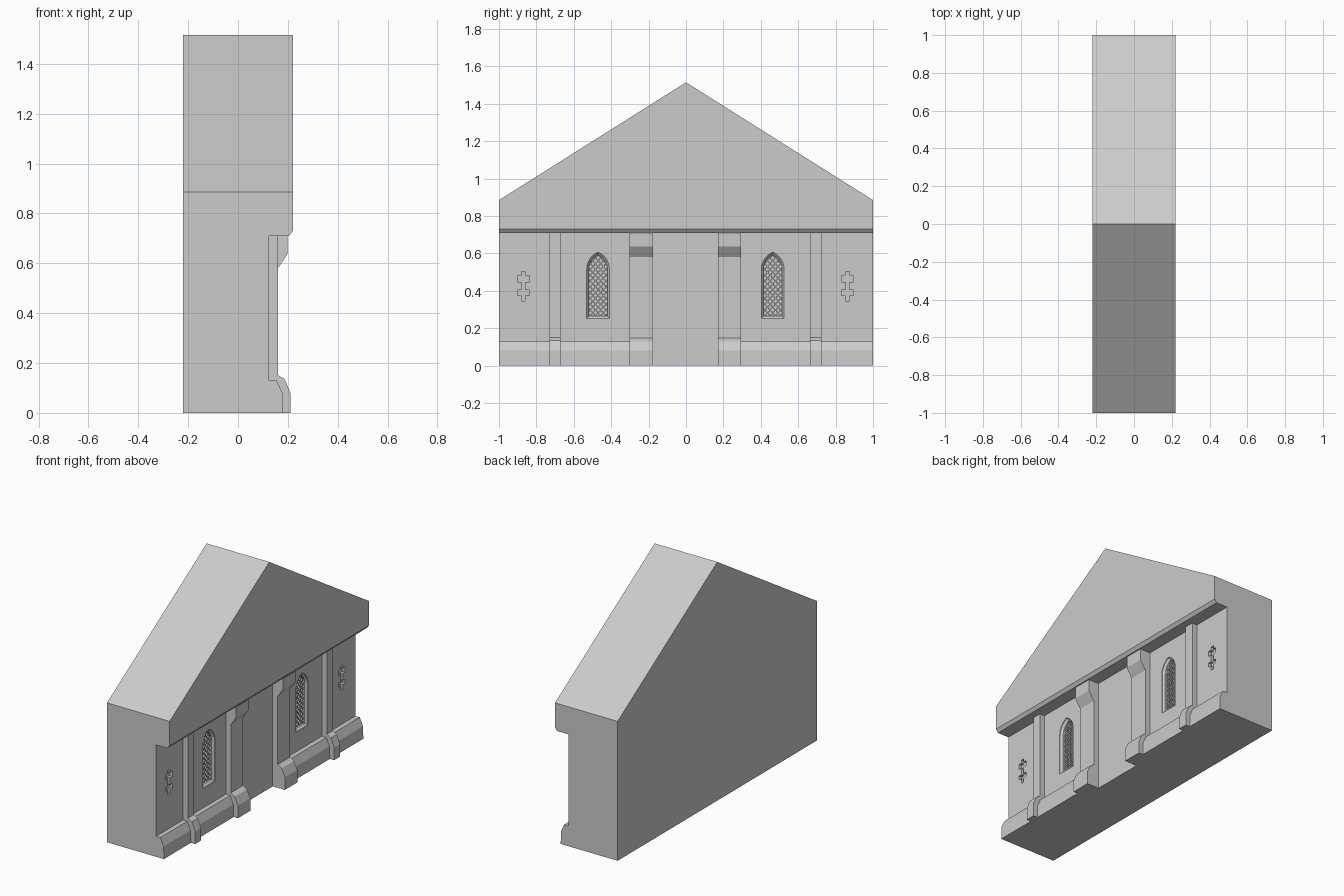
import bpy, bmesh, math
from mathutils import Vector

if "Cube" in bpy.data.objects:
    bpy.data.objects.remove(bpy.data.objects["Cube"])

CY = -0.003      # facade mirror line
WALL = 0.125     # x of the recessed wall face


def loft(name, rings):
    """Closed solid through rings of equal point count."""
    bm = bmesh.new()
    vs = [[bm.verts.new(p) for p in r] for r in rings]
    n = len(vs[0])
    bm.faces.new(vs[0])
    bm.faces.new(vs[-1])
    for a, b in zip(vs, vs[1:]):
        for i in range(n):
            j = (i + 1) % n
            bm.faces.new((a[i], a[j], b[j], b[i]))
    bmesh.ops.recalc_face_normals(bm, faces=bm.faces)
    me = bpy.data.meshes.new(name)
    bm.to_mesh(me)
    bm.free()
    ob = bpy.data.objects.new(name, me)
    bpy.context.collection.objects.link(ob)
    return ob


def along_y(name, prof, a, b):
    """Extrude an xz profile along y."""
    return loft(name, [[(x, y, z) for x, z in prof] for y in (a, b)])


def along_x(name, prof, a, b):
    """Extrude a yz profile along x."""
    return loft(name, [[(x, y, z) for y, z in prof] for x in (a, b)])


def cut(target, cutter):
    m = target.modifiers.new("cut", 'BOOLEAN')
    m.operation, m.solver, m.object = 'DIFFERENCE', 'EXACT', cutter
    bpy.context.view_layer.objects.active = target
    bpy.ops.object.modifier_apply(modifier=m.name)
    bpy.data.objects.remove(cutter)


def lancet(cy, w, z0, spring, apex, n=6):
    """Pointed arch outline, counter-clockwise in yz."""
    rise = apex - spring
    r = (rise * rise + w * w) / (2 * w)
    top = math.asin(rise / r)
    arc = [(w - r + r * math.cos(top * i / n), spring + r * math.sin(top * i / n))
           for i in range(n + 1)]
    pts = [(w, z0)] + arc + [(-y, z) for y, z in arc[-2::-1]] + [(-w, z0)]
    return [(cy + y, z) for y, z in pts]


def clip(poly, p, d):
    """Clip the line p + t*d to a convex outline."""
    lo, hi = -9.0, 9.0
    for i, a in enumerate(poly):
        a, b = Vector(a), Vector(poly[(i + 1) % len(poly)])
        nrm = Vector((a.y - b.y, b.x - a.x))
        den, num = nrm.dot(d), nrm.dot(a - p)
        if abs(den) < 1e-9:
            if num > 0:
                return None
        elif den > 0:
            lo = max(lo, num / den)
        else:
            hi = min(hi, num / den)
    return (lo, hi) if hi - lo > 0.006 else None


# Gabled block with the facade recessed under the overhang
body = along_x("gable_wall", [(-1, 0), (1, 0), (1, 0.885), (0, 1.515), (-1, 0.885)], -0.22, 0.22)
cut(body, along_y("recess", [(WALL, -0.1), (0.3, -0.1), (0.3, 0.73), (0.22, 0.73),
                             (0.205, 0.71), (WALL, 0.71)], -1.1, 1.1))

PLINTH = [(WALL, 0), (0.18, 0), (0.178, 0.08), (0.155, 0.13), (WALL, 0.13)]
NARROW = [(WALL, 0), (0.21, 0), (0.21, 0.08), (0.187, 0.135), (0.16, 0.152),
          (0.16, 0.71), (WALL, 0.71)]
WIDE = [(WALL, 0), (0.21, 0), (0.21, 0.08), (0.187, 0.13), (0.16, 0.148),
        (0.16, 0.58), (0.177, 0.605), (0.198, 0.637), (0.198, 0.71), (WALL, 0.71)]

for s, side in ((-1, "left"), (1, "right")):
    # Plinth and pilasters
    along_y("plinth_" + side, PLINTH, s, CY + s * 0.24)
    along_y("narrow_pilaster_" + side, NARROW, CY + s * 0.667, CY + s * 0.727)
    along_y("corbelled_pilaster_" + side, WIDE, CY + s * 0.173, CY + s * 0.298)

    # Splayed lancet window opening
    wy = CY + s * 0.467
    outer = lancet(wy, 0.061, 0.253, 0.515, 0.607)
    inner = lancet(wy, 0.050, 0.265, 0.515, 0.592)
    cut(body, loft("window_cut", [[(x, y, z) for y, z in r] for x, r in
                                  ((0.14, outer), (WALL - 0.004, outer),
                                   (0.108, inner), (0.088, inner))]))

    # Leaded lattice
    w = 0.0028
    for slope in (-1, 1):
        d = Vector((1, slope * 1.1)).normalized()
        nrm = Vector((-d.y, d.x)) * w
        for k in range(15):
            p = Vector((wy, 0.22 + k * 0.031))
            t = clip(inner, p, d)
            if t:
                a, b = p + d * t[0], p + d * t[1]
                along_x("lattice_bar_" + side, [a + nrm, b + nrm, b - nrm, a - nrm],
                        0.087, 0.100)

    # Arrow slit with two cross bars
    sy = CY + s * 0.867
    half = [(0.010, 0.345), (0.010, 0.375), (0.032, 0.375), (0.032, 0.408), (0.010, 0.408),
            (0.010, 0.445), (0.032, 0.445), (0.032, 0.485), (0.010, 0.485), (0.010, 0.503)]
    half = [(0.010, 0.345), (0.010, 0.376), (0.032, 0.376), (0.032, 0.404), (0.010, 0.404),
            (0.010, 0.448), (0.032, 0.448), (0.032, 0.482), (0.010, 0.482), (0.010, 0.503)]
    slit = [(sy + y, z) for y, z in half] + [(sy - y, z) for y, z in reversed(half)]
    cut(body, along_x("slit_cut", slit, 0.105, 0.15))
